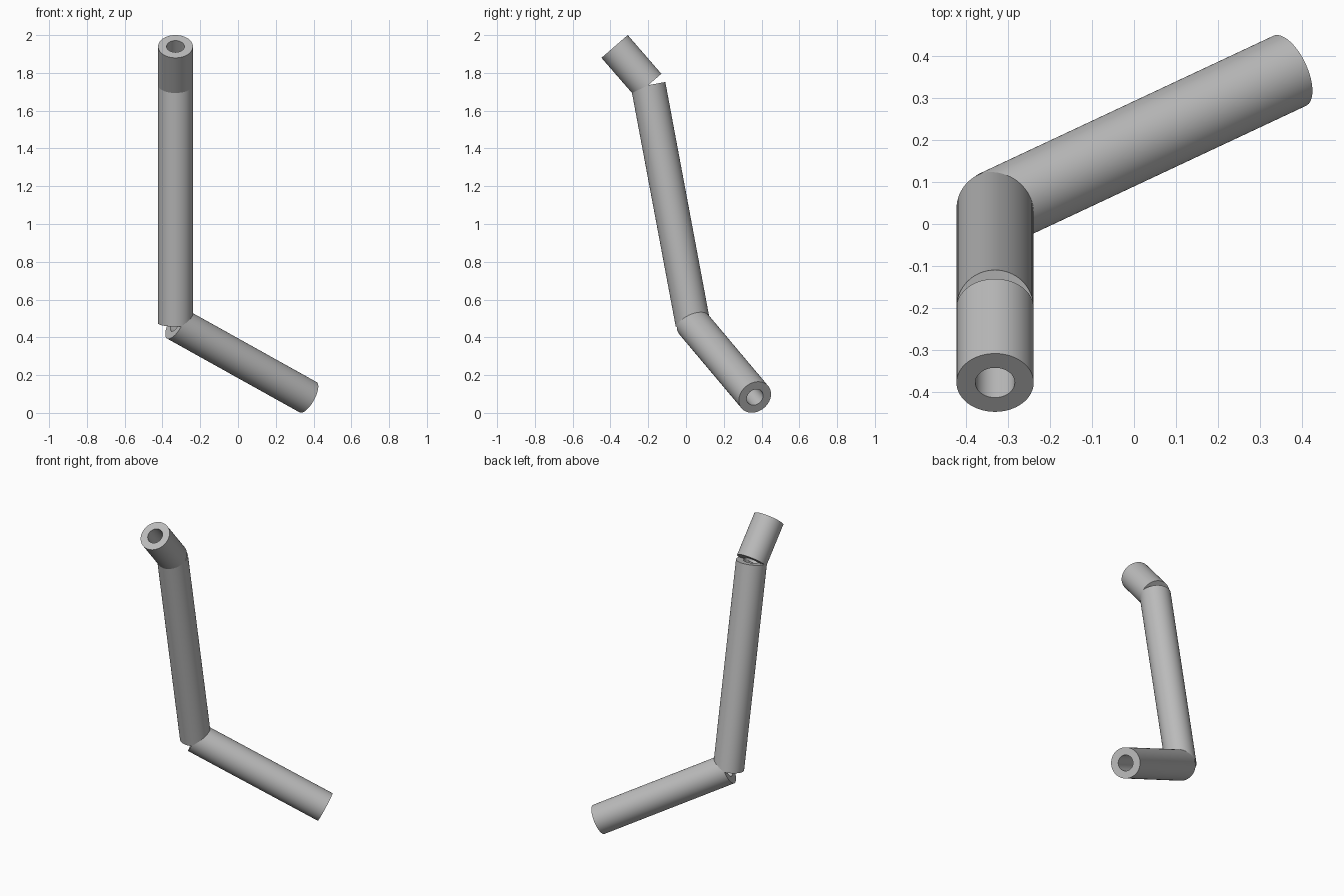
import bpy
import bmesh
import math
from mathutils import Vector

cube = bpy.data.objects.get("Cube")
if cube:
    bpy.data.objects.remove(cube, do_unlink=True)

OUTER, INNER, SIDES = 0.092, 0.047, 64

grey = bpy.data.materials.new("plain grey")
grey.use_nodes = True
grey.diffuse_color = (0.5, 0.5, 0.5, 1)
grey.node_tree.nodes["Principled BSDF"].inputs["Base Color"].default_value = (0.5, 0.5, 0.5, 1)


def tube(name, start, end):
    """Hollow pipe with square-cut ends between two points."""
    axis = end - start
    bm = bmesh.new()
    # rectangular wall section, spun around the pipe axis
    section = [(INNER, 0), (OUTER, 0), (OUTER, axis.length), (INNER, axis.length)]
    verts = [bm.verts.new((r, 0, h)) for r, h in section]
    edges = [bm.edges.new((verts[i], verts[(i + 1) % len(verts)])) for i in range(len(verts))]
    bmesh.ops.spin(bm, geom=verts + edges, cent=(0, 0, 0), axis=(0, 0, 1),
                   angle=math.tau, steps=SIDES, use_merge=True)
    bmesh.ops.remove_doubles(bm, verts=bm.verts[:], dist=1e-5)
    bmesh.ops.recalc_face_normals(bm, faces=bm.faces[:])
    mesh = bpy.data.meshes.new(name)
    bm.to_mesh(mesh)
    bm.free()
    mesh.materials.append(grey)
    obj = bpy.data.objects.new(name, mesh)
    bpy.context.collection.objects.link(obj)
    obj.location = start
    obj.rotation_mode = 'QUATERNION'
    obj.rotation_quaternion = axis.to_track_quat('Z', 'Y')
    bpy.ops.object.select_all(action='DESELECT')
    obj.select_set(True)
    bpy.context.view_layer.objects.active = obj
    bpy.ops.object.shade_smooth_by_angle(angle=math.radians(35))
    return obj


# Bend points of the pipe, from the top opening to the bottom opening
top_end = Vector((-0.331, -0.378, 1.94))
upper_bend = Vector((-0.331, -0.2, 1.735))
lower_bend = Vector((-0.331, 0.036, 0.474))
bottom_end = Vector((0.371, 0.365, 0.083))

tube("upper_pipe", upper_bend, top_end)
tube("middle_pipe", lower_bend, upper_bend)
tube("lower_pipe", lower_bend, bottom_end)
